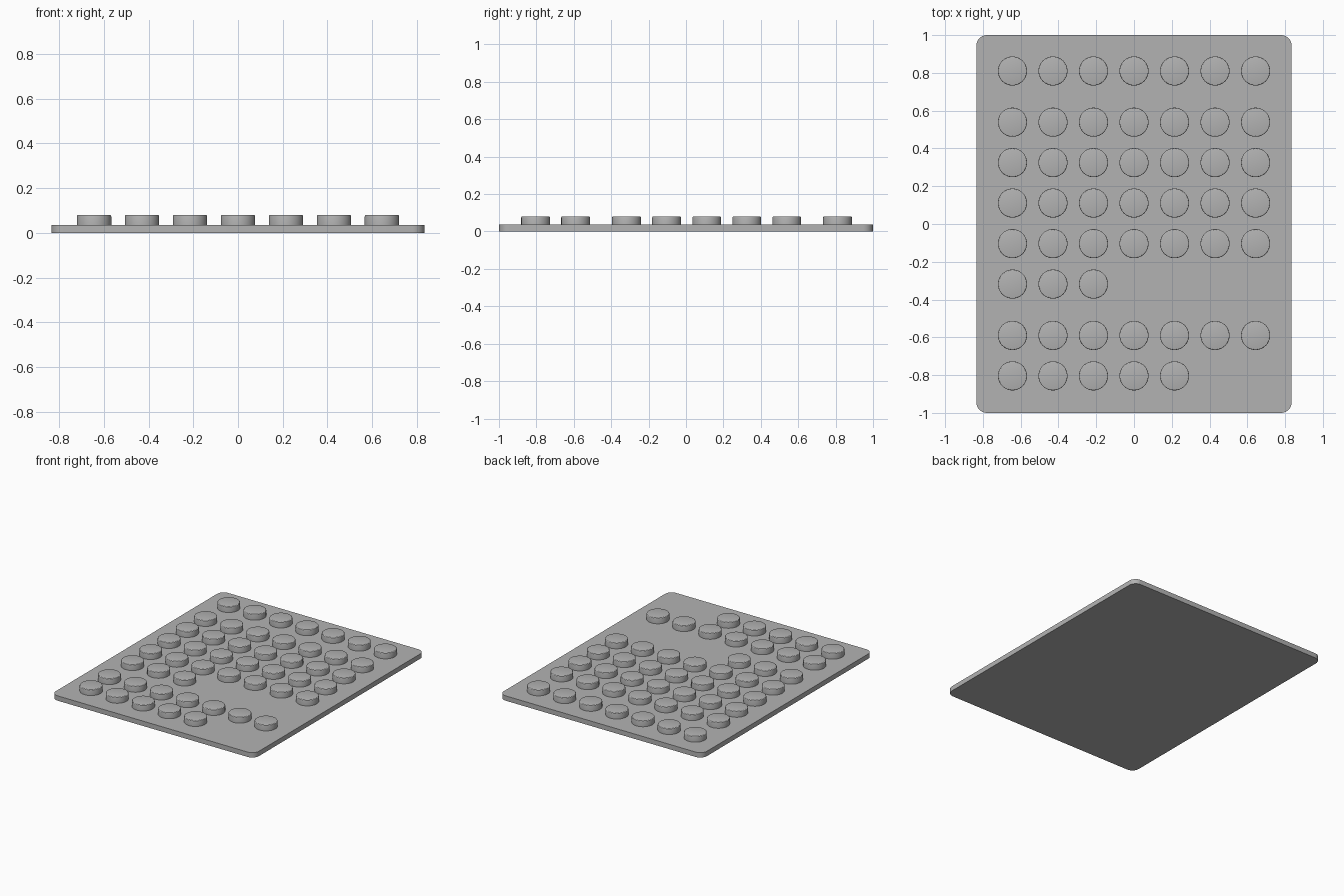
import bpy, bmesh, math

if "Cube" in bpy.data.objects:
    bpy.data.objects.remove(bpy.data.objects["Cube"], do_unlink=True)

# Single grey material
grey = bpy.data.materials.new("plain_grey")
grey.use_nodes = True
colour = (0.45, 0.45, 0.45, 1)
grey.diffuse_color = colour
grey.node_tree.nodes["Principled BSDF"].inputs["Base Color"].default_value = colour

WIDTH, DEPTH, THICK, CORNER = 1.668, 2.0, 0.036, 0.055
RADIUS, TOP, PITCH, ROUND = 0.077, 0.08, 0.2145, 0.006


def add_object(name, mesh):
    obj = bpy.data.objects.new(name, mesh)
    bpy.context.collection.objects.link(obj)
    return obj


def finish(name, bm):
    """Turn a bmesh into an object, smooth on curves and sharp on edges."""
    mesh = bpy.data.meshes.new(name)
    bmesh.ops.recalc_face_normals(bm, faces=bm.faces)
    bm.to_mesh(mesh)
    bm.free()
    mesh.materials.append(grey)
    obj = add_object(name, mesh)
    bpy.ops.object.select_all(action='DESELECT')
    obj.select_set(True)
    bpy.context.view_layer.objects.active = obj
    bpy.ops.object.shade_smooth_by_angle(angle=math.radians(20))
    return obj


# Base plate with rounded corners
bm = bmesh.new()
bmesh.ops.create_cube(bm, size=1)
for v in bm.verts:
    v.co = (v.co.x * WIDTH, v.co.y * DEPTH, (v.co.z + 0.5) * THICK)
uprights = [e for e in bm.edges if abs(e.verts[0].co.z - e.verts[1].co.z) > THICK / 2]
bmesh.ops.bevel(bm, geom=uprights, offset=CORNER, segments=8, profile=0.5, affect='EDGES')
finish("base_plate", bm)

# One button with a softly rounded top rim
bm = bmesh.new()
height = TOP - THICK
bmesh.ops.create_cone(bm, cap_ends=True, segments=48, radius1=RADIUS, radius2=RADIUS, depth=height)
rim = [e for e in bm.edges if all(v.co.z > 0 for v in e.verts)]
bmesh.ops.bevel(bm, geom=rim, offset=ROUND, segments=3, profile=0.5, affect='EDGES')
bmesh.ops.translate(bm, verts=bm.verts, vec=(0, 0, THICK + height / 2))
button = finish("button", bm)

# Rows of buttons, filled from the right: height up the plate and count
rows = [(0.81, 7), (0.539, 7), (0.325, 7), (0.111, 7),
        (-0.104, 7), (-0.318, 3), (-0.59, 7), (-0.804, 5)]
for r, (y, count) in enumerate(rows):
    for c in range(count):
        copy = add_object(f"button_row{r + 1}_{c + 1}", button.data)
        copy.location = ((c - 3) * PITCH, y, 0)
bpy.data.objects.remove(button, do_unlink=True)
